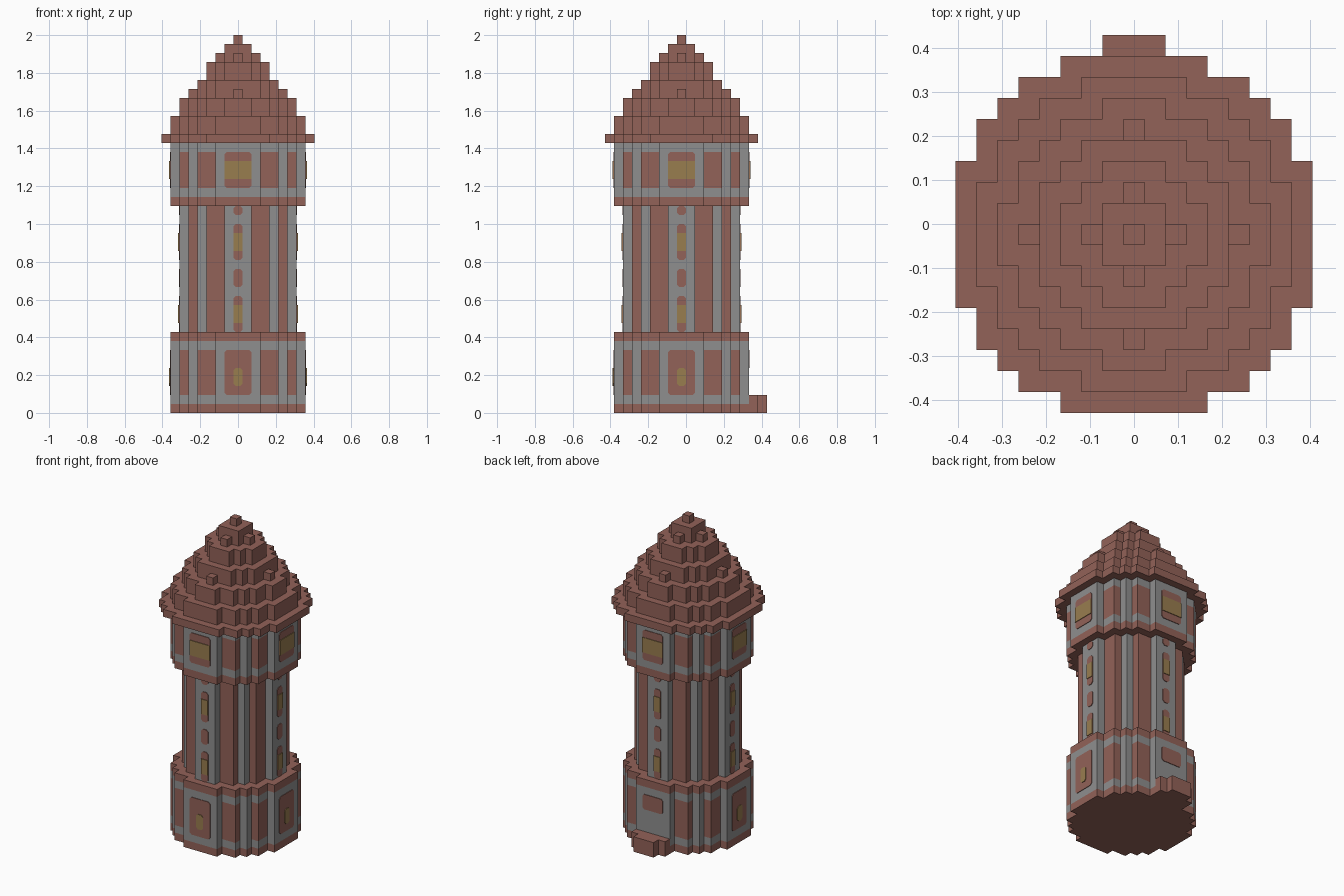
import bpy, bmesh, math
from mathutils import Vector, Matrix

if "Cube" in bpy.data.objects:
    bpy.data.objects.remove(bpy.data.objects["Cube"])

U = 2 / 42                          # size of one block
CENTRE = Vector((0, -U / 2, 0))     # tower axis, shifted by the rear doorstep


def material(name, colour):
    m = bpy.data.materials.new(name)
    m.use_nodes = True
    m.diffuse_color = (*colour, 1)
    m.node_tree.nodes["Principled BSDF"].inputs["Base Color"].default_value = (*colour, 1)
    return m


MATS = [material("brick red", (0.29, 0.122, 0.098)),
        material("stone grey", (0.275, 0.275, 0.275)),
        material("window yellow", (0.315, 0.205, 0.078))]
BRICK, STONE, GLASS = range(3)
SIDES = [(1, 0), (0, 1), (-1, 0), (0, -1)]


def finish(bm, name):
    bmesh.ops.transform(bm, matrix=Matrix.Translation(CENTRE) @ Matrix.Scale(U, 4), verts=bm.verts)
    me = bpy.data.meshes.new(name)
    bm.to_mesh(me)
    bm.free()
    for m in MATS:
        me.materials.append(m)
    bpy.context.collection.objects.link(bpy.data.objects.new(name, me))


def blocks(name, cells, z0, z1, rule=lambda a, b, k: BRICK):
    """Stepped prism over a set of grid cells, coloured row by row."""
    bm = bmesh.new()

    def quad(points, mat):
        bm.faces.new([bm.verts.new(p) for p in points]).material_index = mat

    for i, j in cells:
        a, b = sorted((abs(i), abs(j)))
        for dx, dy in SIDES:
            if (i + dx, j + dy) in cells:
                continue
            # wall of the cell facing the open side
            cx, cy, tx, ty = i + dx / 2, j + dy / 2, -dy / 2, dx / 2
            for k in range(z0, z1):
                quad([(cx - tx, cy - ty, k), (cx + tx, cy + ty, k),
                      (cx + tx, cy + ty, k + 1), (cx - tx, cy - ty, k + 1)], rule(a, b, k))
        ring = [(i - .5, j - .5), (i + .5, j - .5), (i + .5, j + .5), (i - .5, j + .5)]
        quad([(x, y, z1) for x, y in ring], rule(a, b, z1 - 1))
        quad([(x, y, z0) for x, y in reversed(ring)], rule(a, b, z0))
    bmesh.ops.remove_doubles(bm, verts=bm.verts, dist=0.001)
    bmesh.ops.dissolve_limit(bm, angle_limit=math.radians(1), verts=bm.verts,
                             edges=bm.edges, delimit={'MATERIAL'})
    finish(bm, name)


def disc(limit):
    r = range(-9, 10)
    return {(i, j) for i in r for j in r if i * i + j * j <= limit}


def plates(name, radius, half, z0, z1, mat, cut=0.25, depth=0.08, sides=SIDES):
    """Thin panels with clipped corners on the chosen sides of the tower."""
    bm = bmesh.new()
    outline = [(-half + cut, z0), (half - cut, z0), (half, z0 + cut), (half, z1 - cut),
               (half - cut, z1), (-half + cut, z1), (-half, z1 - cut), (-half, z0 + cut)]
    if not cut:
        outline = [(-half, z0), (half, z0), (half, z1), (-half, z1)]
    for dx, dy in sides:
        def at(t, z, r):
            return bm.verts.new((dx * r - dy * t, dy * r + dx * t, z))
        inner = [at(t, z, radius) for t, z in outline]
        outer = [at(t, z, radius + depth) for t, z in outline]
        faces = [bm.faces.new(outer)]
        for n in range(len(outline)):
            m = (n + 1) % len(outline)
            faces.append(bm.faces.new([inner[n], inner[m], outer[m], outer[n]]))
        for f in faces:
            f.material_index = mat
    finish(bm, name)


# Colour rules: a is the smaller and b the larger distance from the axis
def drum_rule(brick_rows, panel_rows):
    def rule(a, b, k):
        if k in brick_rows:
            return BRICK
        if k not in panel_rows or a <= 2 or a == b:
            return STONE
        return BRICK
    return rule


def shaft_rule(a, b, k):
    return STONE if a <= 1 or a == b else BRICK


# Tower body
WIDE, NARROW = disc(56), disc(38)
blocks("base_drum", WIDE, 0, 9, drum_rule({0, 8}, range(2, 7)))
blocks("shaft", NARROW, 9, 23, shaft_rule)
blocks("upper_drum", WIDE, 23, 30, drum_rule({23}, range(25, 29)))

# Stepped roof
z = 30
for name, limit, height in [("eave", 76, 1), ("roof_tier_1", 56, 2), ("roof_tier_2", 38, 2),
                            ("roof_tier_3", 20, 2), ("roof_tier_4", 10, 2),
                            ("roof_tier_5", 2, 2), ("roof_tip", 0, 1)]:
    blocks(name, disc(limit), z, z + height)
    z += height

# Roof knobs on the four sides
for name, r, k in [("lower_knob", 5, 35), ("upper_knob", 2, 39)]:
    for n, (dx, dy) in enumerate(SIDES):
        blocks(f"{name}_{n + 1}", {(dx * r, dy * r)}, k, k + 1)

# Rear doorstep
step = {(i, 8) for i in range(-2, 3)} | {(i, 9) for i in range(-1, 2)}
blocks("doorstep", step, 0, 2)

# Base panels, with a doorway below the rear one
back = [(0, 1)]
others = [s for s in SIDES if s not in back]
plates("base_panel", 7.5, 1.5, 2, 7, BRICK, sides=others)
plates("base_window", 7.58, 0.5, 3, 5, GLASS, sides=others)
plates("door_lintel_panel", 7.5, 1.5, 5, 7, BRICK, sides=back)

# Shaft windows
for n, (lo, hi) in enumerate([(9, 13), (14, 16), (17, 21), (22, 23)]):
    plates(f"shaft_panel_{n + 1}", 6.5, 0.5, lo, hi, BRICK)
    if hi - lo == 4:
        plates(f"shaft_window_{n + 1}", 6.58, 0.5, lo + 1, hi - 1, GLASS, cut=0)

# Upper windows
plates("upper_panel", 7.5, 1.5, 25, 29, BRICK)
plates("upper_window", 7.58, 1.5, 26, 28, GLASS, cut=0)
